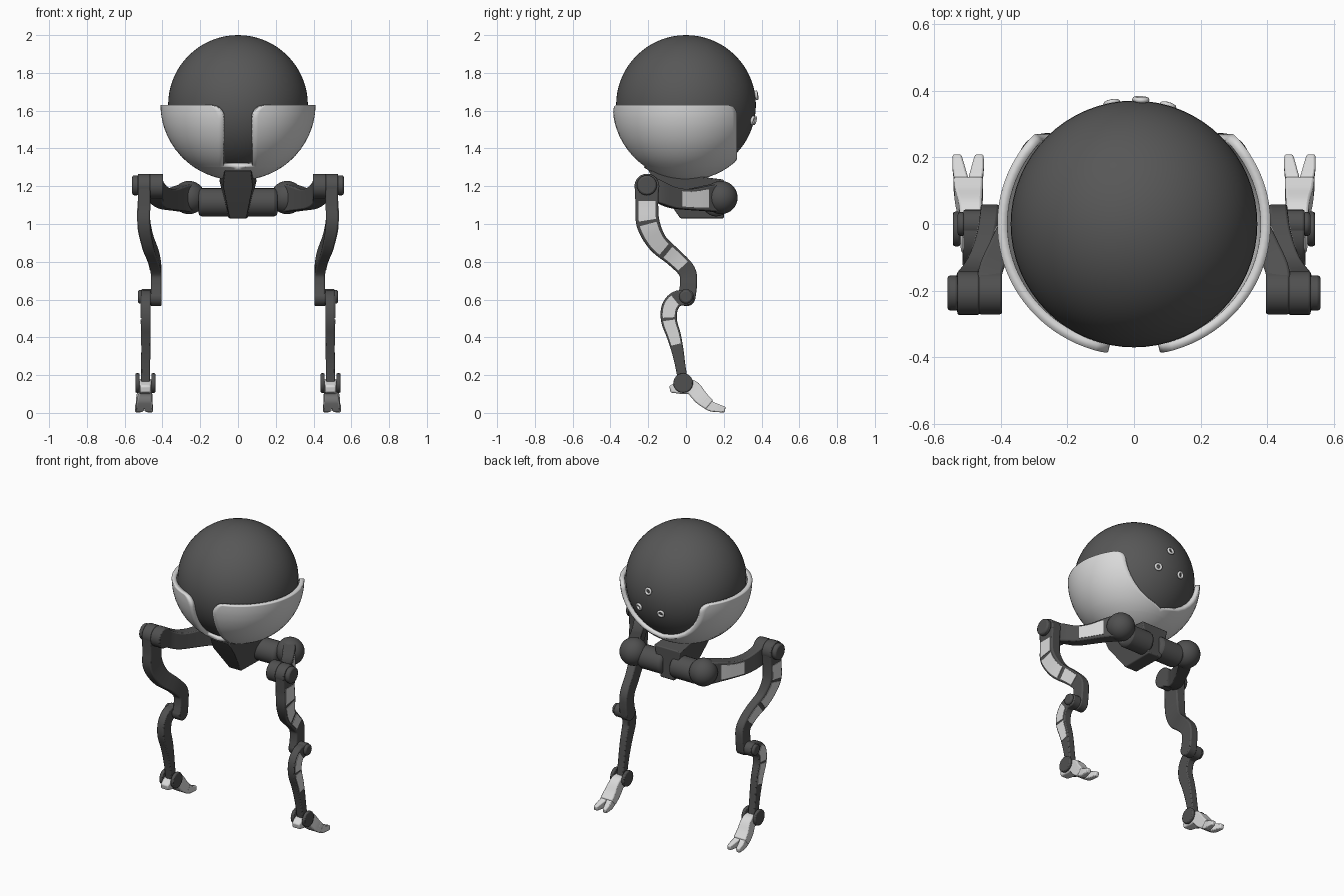
import bpy, bmesh, math
from mathutils import Vector, Matrix

if "Cube" in bpy.data.objects:
    bpy.data.objects.remove(bpy.data.objects["Cube"], do_unlink=True)


def material(name, v):
    m = bpy.data.materials.new(name)
    m.use_nodes = True
    m.diffuse_color = (v, v, v, 1)
    m.node_tree.nodes["Principled BSDF"].inputs["Base Color"].default_value = (v, v, v, 1)
    return m


DARK = material("dark grey", 0.095)
FRAME = material("charcoal", 0.08)
WHITE = material("off white", 0.7)


def finish(name, bm, mat, bevel=0, angle=40, recalc=True):
    if recalc:
        bmesh.ops.recalc_face_normals(bm, faces=bm.faces)
    me = bpy.data.meshes.new(name)
    bm.to_mesh(me)
    bm.free()
    me.materials.append(mat)
    for p in me.polygons:
        p.use_smooth = True
    me.set_sharp_from_angle(angle=math.radians(angle))
    ob = bpy.data.objects.new(name, me)
    bpy.context.collection.objects.link(ob)
    if bevel:
        b = ob.modifiers.new("bevel", 'BEVEL')
        b.width, b.segments, b.limit_method = bevel, 2, 'ANGLE'
        b.angle_limit = math.radians(50)
    return ob


def ball(name, pos, r, mat, seg=32):
    bm = bmesh.new()
    bmesh.ops.create_uvsphere(bm, u_segments=seg, v_segments=seg // 2, radius=r,
                              matrix=Matrix.Translation(pos))
    return finish(name, bm, mat, angle=60)


def disc(name, s, x0, x1, y, z, r, mat=FRAME, bevel=0.006):
    """Cylinder along x between x0 and x1 on side s."""
    bm = bmesh.new()
    m = Matrix.Translation((s * (x0 + x1) / 2, y, z)) @ Matrix.Rotation(math.pi / 2, 4, 'Y')
    bmesh.ops.create_cone(bm, cap_ends=True, segments=24, radius1=r, radius2=r,
                          depth=x1 - x0, matrix=m)
    return finish(name, bm, mat, bevel)


def samples(keys, steps=5):
    """Smooth interpolation of (x, y, z, half thickness, half width)."""
    out, n = [], len(keys)
    for i in range(n - 1):
        a, b, c, d = (keys[min(max(i + k, 0), n - 1)] for k in (-1, 0, 1, 2))
        for j in range(steps):
            t = j / steps
            out.append([0.5 * (2 * q + (r - p) * t + (2 * p - 5 * q + 4 * r - w) * t * t
                               + (3 * q - p - 3 * r + w) * t ** 3)
                        for p, q, r, w in zip(a, b, c, d)])
    return out + [list(keys[-1])]


def sections(keys, flat):
    """Centre, thickness vector and width vector along a path."""
    pts, out = samples(keys), []
    for i, (x, y, z, t, w) in enumerate(pts):
        d = Vector(pts[min(i + 1, len(pts) - 1)][:3]) - Vector(pts[max(i - 1, 0)][:3])
        if flat:
            side, up = Vector((-d.y, d.x, 0)).normalized(), Vector((0, 0, 1))
            if side.x < 0:
                side = -side
        else:
            side, up = Vector((1, 0, 0)), Vector((0, -d.z, d.y)).normalized()
        out.append((Vector((x, y, z)), side * t, up * w))
    return out


def sweep(name, s, secs, mat, bevel=0.008):
    bm = bmesh.new()
    rings = []
    for c, t, w in secs:
        ring = [c + t + w, c + t - w, c - t - w, c - t + w]
        rings.append([bm.verts.new((s * p.x, p.y, p.z)) for p in ring])
    for a, b in zip(rings, rings[1:]):
        for k in range(4):
            bm.faces.new((a[k], a[(k + 1) % 4], b[(k + 1) % 4], b[k]))
    bm.faces.new(rings[0])
    bm.faces.new(rings[-1])
    return finish(name, bm, mat, bevel)


def inlays(name, s, secs, spans):
    """Thin pale plates on the outer face of a limb."""
    for n, (a, b) in enumerate(spans):
        part = [(c + t, t.normalized() * 0.003, w * 0.74) for c, t, w in secs[a:b + 1]]
        sweep(f"{name}_{n + 1}", s, part, WHITE, 0)


# Body sphere
ball("body_sphere", (0, 0, 1.63), 0.37, DARK, 64)

# Open bowl cradling the body, with front and back notches
bm = bmesh.new()
COLS = 28
degs = [0, 1, 2, 4, 6, 8, 10, 14, 18, 24, 30, 36, 42, 46, 49, 52, 55, 55.6, 60, 66, 72, 78, 84, 89.9]
for s in (1, -1):
    prev = None
    for deg in degs:
        th = math.radians(deg)
        d, r = 0.4 * math.sin(th), 0.41 * math.cos(th)
        xf = yb = 0
        if d < 0.07:
            xf = 0.07 - math.sqrt(0.07 ** 2 - (0.07 - d) ** 2)
        if d < 0.05:
            yb = 0.05 - math.sqrt(0.05 ** 2 - (0.05 - d) ** 2)
        f0 = math.asin((xf + 0.077) / r) if deg <= 55 else 0
        f1 = math.acos(max(-1, -(0.28 - yb) / r))
        row = []
        for k in range(COLS + 1):
            f = f0 + (f1 - f0) * k / COLS
            row.append(bm.verts.new((s * r * math.sin(f), -0.965 * r * math.cos(f), 1.63 - d)))
        if prev:
            for k in range(COLS):
                bm.faces.new((prev[k], prev[k + 1], row[k + 1], row[k]))
        prev = row
bmesh.ops.remove_doubles(bm, verts=bm.verts, dist=0.0012)
bm.normal_update()
for f in bm.faces:
    if f.normal.dot(f.calc_center_median() - Vector((0, 0, 1.63))) < 0:
        f.normal_flip()
bowl = finish("bowl_shell", bm, WHITE, recalc=False)
sol = bowl.modifiers.new("thickness", 'SOLIDIFY')
sol.thickness, sol.offset = 0.03, -1

# Three ring studs on the back of the body
for n, (x, z) in enumerate([(-0.065, 1.55), (0.02, 1.68), (0.1, 1.55)]):
    nrm = Vector((x, math.sqrt(0.37 ** 2 - x * x - (z - 1.63) ** 2), z - 1.63))
    rot = nrm.to_track_quat('Z', 'Y')
    bpy.ops.mesh.primitive_torus_add(major_radius=0.018, minor_radius=0.008, major_segments=20,
                                     minor_segments=8, rotation=rot.to_euler(),
                                     location=Vector((0, 0, 1.63)) + nrm * 1.02)
    ob = bpy.context.object
    ob.name = f"back_ring_{n + 1}"
    ob.data.materials.append(WHITE)
    for p in ob.data.polygons:
        p.use_smooth = True

# Pelvis wedge: (y, z, half width) profile
bm = bmesh.new()
prof = [(-0.2, 1.285, 0.07), (-0.15, 1.2, 0.083), (-0.03, 1.03, 0.045),
        (0.2, 1.03, 0.05), (0.2, 1.235, 0.1)]
L = [bm.verts.new((w, y, z)) for y, z, w in prof]
R = [bm.verts.new((-w, y, z)) for y, z, w in prof]
for k in range(5):
    j = (k + 1) % 5
    bm.faces.new((L[k], L[j], R[j], R[k]))
bm.faces.new(L)
bm.faces.new(R)
finish("pelvis", bm, FRAME, 0.006)

# Limb paths: x, y, z, half thickness, half width
ARM = [(.25, .19, 1.14, .04, .08), (.31, .1, 1.135, .038, .066), (.36, .01, 1.13, .036, .055),
       (.40, -.07, 1.14, .036, .056), (.43, -.14, 1.17, .036, .062), (.432, -.2, 1.2, .036, .065)]
UPPER = [(.497, -.207, 1.2, .033, .065), (.497, -.207, 1.1, .033, .06), (.497, -.2, 1.0, .033, .062),
         (.475, -.15, .9, .03, .054), (.445, -.06, .82, .028, .048), (.433, .005, .75, .028, .046),
         (.433, .013, .68, .028, .045), (.433, .003, .61, .028, .047)]
LOWER = [(.487, 0, .61, .025, .04), (.487, -.05, .603, .025, .042), (.487, -.085, .56, .025, .044),
         (.487, -.09, .49, .025, .042), (.487, -.065, .41, .024, .038), (.488, -.045, .33, .024, .032),
         (.489, -.03, .25, .024, .027), (.49, -.015, .16, .024, .026)]
FOOT = [(.49, -.085, .125, .028, .018), (.49, -.03, .135, .033, .035), (.49, .03, .135, .034, .04),
        (.495, .08, .08, .041, .037), (.497, .125, .042, .045, .03)]

for s, side in ((1, "left"), (-1, "right")):
    # Hip and arm
    disc(side + "_hip_hub", s, 0.03, 0.21, 0.16, 1.115, 0.075, bevel=0.02)
    ball(side + "_hip_ball", (s * 0.26, 0.185, 1.14), 0.088, FRAME)
    arm = sections(ARM, True)
    sweep(side + "_arm", s, arm, FRAME)
    inlays(side + "_arm_panel", s, arm, [(5, 13)])
    disc(side + "_arm_end", s, 0.396, 0.466, -0.205, 1.2, 0.066)
    # Upper leg
    up = sections(UPPER, False)
    sweep(side + "_upper_leg", s, up, FRAME)
    inlays(side + "_upper_leg_panel", s, up, [(4, 9), (10, 17), (18, 23)])
    disc(side + "_shoulder_disc", s, 0.464, 0.53, -0.207, 1.2, 0.066)
    disc(side + "_shoulder_knob", s, 0.525, 0.56, -0.207, 1.205, 0.053, bevel=0.01)
    # Knee and lower leg
    disc(side + "_knee_disc", s, 0.405, 0.461, 0.003, 0.612, 0.047)
    disc(side + "_knee_hub", s, 0.45, 0.512, 0.0, 0.612, 0.043)
    disc(side + "_knee_knob", s, 0.505, 0.53, 0.0, 0.615, 0.036, bevel=0.01)
    low = sections(LOWER, False)
    sweep(side + "_lower_leg", s, low, FRAME)
    inlays(side + "_lower_leg_panel", s, low, [(6, 14), (15, 23)])
    # Ankle and two-toed foot
    disc(side + "_ankle_inner", s, 0.437, 0.459, -0.015, 0.158, 0.052)
    disc(side + "_ankle_outer", s, 0.521, 0.543, -0.015, 0.158, 0.052)
    sweep(side + "_foot", s, sections(FOOT, False), WHITE)
    for toe, x0, x1 in (("inner", 0.475, 0.464), ("outer", 0.519, 0.531)):
        keys = [(x0, .09, .065, .02, .03), (x0, .13, .036, .021, .027),
                ((x0 + x1) / 2, .165, .026, .019, .022), (x1, .207, .017, .013, .015)]
        sweep(f"{side}_{toe}_toe", s, sections(keys, False), WHITE)
